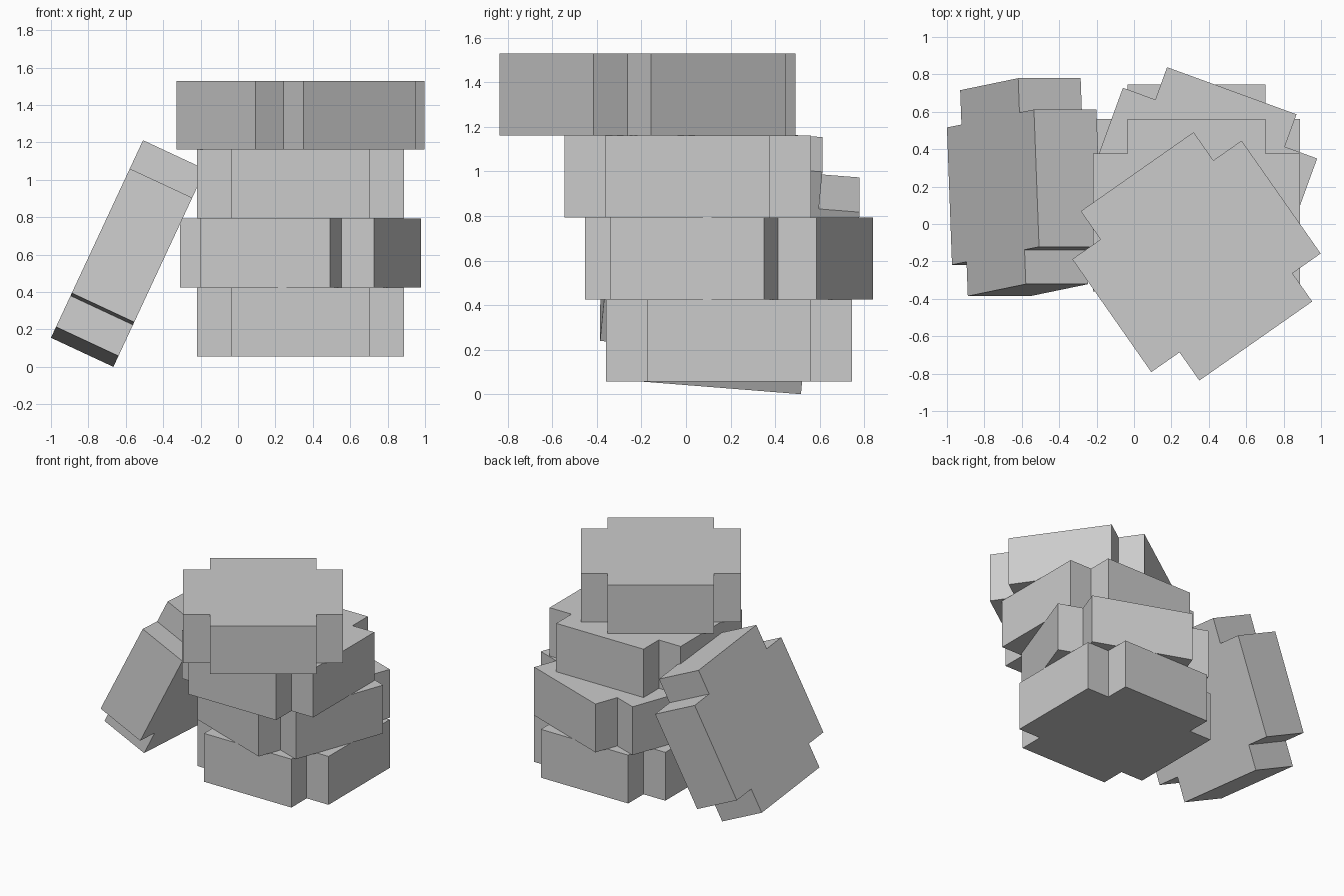
import bpy
import bmesh
from math import radians
from mathutils import Matrix, Vector

cube = bpy.data.objects.get("Cube")
if cube:
    bpy.data.objects.remove(cube, do_unlink=True)

U = 0.3684  # block height; the block is three units wide

grey = bpy.data.materials.new("light grey")
grey.use_nodes = True
grey.diffuse_color = (0.6, 0.6, 0.6, 1)
grey.node_tree.nodes["Principled BSDF"].inputs["Base Color"].default_value = (0.6, 0.6, 0.6, 1)


def block(name, centre, rotation):
    """Square slab with a square notch cut from each corner."""
    bm = bmesh.new()
    corner = [Vector((1.5, 1)), Vector((1, 1)), Vector((1, 1.5))]
    outline = []
    for quarter in range(4):
        turn = Matrix.Rotation(radians(90 * quarter), 2)
        outline += [turn @ p * U for p in corner]
    face = bm.faces.new([bm.verts.new((p.x, p.y, -U / 2)) for p in outline])
    top = bmesh.ops.extrude_face_region(bm, geom=[face])["geom"]
    bmesh.ops.translate(bm, vec=(0, 0, U),
                        verts=[v for v in top if isinstance(v, bmesh.types.BMVert)])
    bmesh.ops.recalc_face_normals(bm, faces=bm.faces)
    mesh = bpy.data.meshes.new(name)
    bm.to_mesh(mesh)
    bm.free()
    mesh.materials.append(grey)
    obj = bpy.data.objects.new(name, mesh)
    obj.matrix_world = Matrix.Translation(centre) @ rotation
    bpy.context.collection.objects.link(obj)


# Stacked blocks: name, y of centre, turn about the vertical
stack = [("bottom_block", 0.193, 0), ("second_block", 0.193, -20),
         ("third_block", 0.008, 0), ("top_block", -0.173, 35)]
for level, (name, y, turn) in enumerate(stack):
    block(name, (0.334, y, 0.056 + U * (level + 0.5)),
          Matrix.Rotation(radians(turn), 4, 'Z'))

# Block leaning against the stack
block("leaning_block", (-0.587, 0.197, 0.606),
      Matrix.Rotation(radians(-65), 4, 'Y') @ Matrix.Rotation(radians(5), 4, 'Z'))
